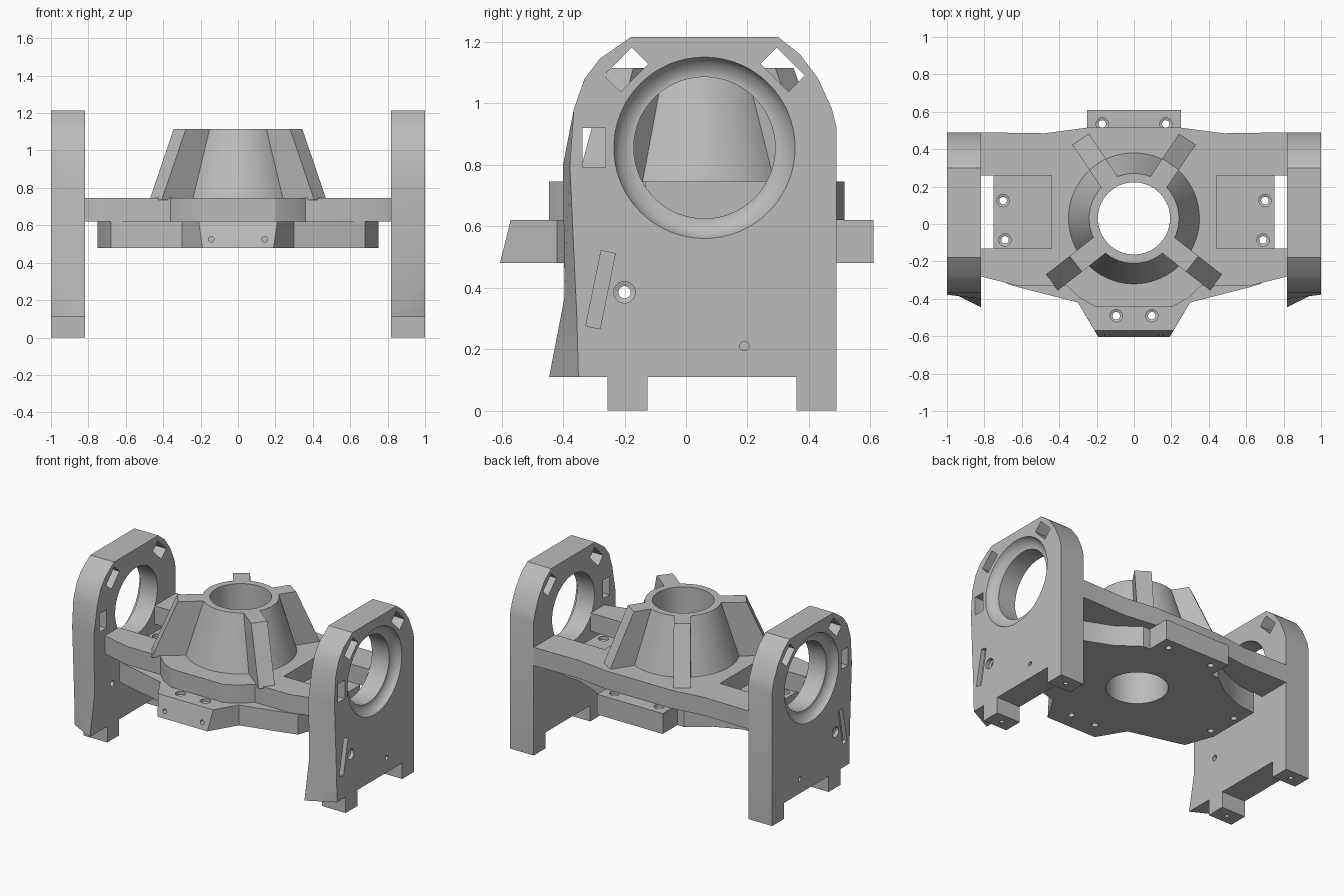
import bpy, bmesh, math
from mathutils import Matrix, Vector

if "Cube" in bpy.data.objects:
    bpy.data.objects.remove(bpy.data.objects["Cube"], do_unlink=True)

grey = bpy.data.materials.new("machined_grey")
grey.use_nodes = True
COLOUR = (0.5, 0.5, 0.5, 1)
grey.diffuse_color = COLOUR
grey.node_tree.nodes["Principled BSDF"].inputs["Base Color"].default_value = COLOUR

CX = Matrix(((0, 0, 1), (1, 0, 0), (0, 1, 0))).to_4x4()   # local (u, v, h) -> (y, z, x)
CY = Matrix(((1, 0, 0), (0, 0, 1), (0, 1, 0))).to_4x4()   # local (u, v, h) -> (x, z, y)
CZ = Matrix.Identity(4)


def loft(bm, low, high, h0, h1, frame=CZ):
    """Solid between two outlines with the same point count."""
    a = [bm.verts.new(frame @ Vector((u, v, h0))) for u, v in low]
    b = [bm.verts.new(frame @ Vector((u, v, h1))) for u, v in high]
    n = len(a)
    bm.faces.new(a[::-1])
    bm.faces.new(b)
    for i in range(n):
        j = (i + 1) % n
        bm.faces.new((a[i], a[j], b[j], b[i]))


def lathe(bm, profile, centre, frame=CZ, sides=64, ring=False):
    """Turn (radius, height) points; capped, or closed on itself as a ring."""
    loops = []
    for r, h in profile:
        angles = [2 * math.pi * i / sides for i in range(sides)]
        loops.append([bm.verts.new(frame @ Vector((centre[0] + r * math.cos(t),
                     centre[1] + r * math.sin(t), h))) for t in angles])
    pairs = list(zip(loops, loops[1:]))
    if ring:
        pairs.append((loops[-1], loops[0]))
    else:
        bm.faces.new(loops[0][::-1])
        bm.faces.new(loops[-1])
    for a, b in pairs:
        for i in range(sides):
            j = (i + 1) % sides
            bm.faces.new((a[i], a[j], b[j], b[i]))


def box(bm, centre, size, angle, h0, h1, frame=CZ):
    c, s = math.cos(angle), math.sin(angle)
    corners = [(centre[0] + c * u * size[0] / 2 - s * v * size[1] / 2,
                centre[1] + s * u * size[0] / 2 + c * v * size[1] / 2)
               for u, v in ((-1, -1), (1, -1), (1, 1), (-1, 1))]
    loft(bm, corners, corners, h0, h1, frame)


def make(name, bm):
    bmesh.ops.recalc_face_normals(bm, faces=bm.faces)
    mesh = bpy.data.meshes.new(name)
    bm.to_mesh(mesh)
    bm.free()
    mesh.materials.append(grey)
    ob = bpy.data.objects.new(name, mesh)
    bpy.context.collection.objects.link(ob)
    return ob


def finish(ob, cutter=None, mirror=False):
    """Cut, mirror, bake the modifiers and shade."""
    if cutter:
        cutter.hide_render = True
        m = ob.modifiers.new("cut", "BOOLEAN")
        m.operation, m.solver, m.object = "DIFFERENCE", "EXACT", cutter
        m.use_self = True
    if mirror:
        ob.modifiers.new("mirror", "MIRROR").use_mirror_merge = False
    dg = bpy.context.evaluated_depsgraph_get()
    baked = bpy.data.meshes.new_from_object(ob.evaluated_get(dg))
    ob.modifiers.clear()
    ob.data = baked
    if cutter:
        bpy.data.objects.remove(cutter, do_unlink=True)
    bpy.ops.object.select_all(action="DESELECT")
    ob.select_set(True)
    bpy.context.view_layer.objects.active = ob
    bpy.ops.object.shade_smooth_by_angle(angle=math.radians(25))


def both_sides(half):
    """Mirror a half outline across x = 0."""
    return half + [(-x, y) for x, y in reversed(half)]


# Side plates: feet, arched top, and a front edge that flares inward
feet = [(-0.255, 0.11), (-0.255, 0), (-0.125, 0), (-0.125, 0.11),
        (0.36, 0.11), (0.36, 0), (0.49, 0), (0.49, 0.92)]
arch = [(0.475, 0.98), (0.43, 1.08), (0.37, 1.16), (0.30, 1.215), (-0.18, 1.215),
        (-0.28, 1.145), (-0.33, 1.08), (-0.365, 0.98)]
inner = feet + arch + [(-0.40, 0.8), (-0.395, 0.37), (-0.445, 0.11)]
outer = feet + arch + [(-0.378, 0.8), (-0.355, 0.3), (-0.35, 0.11)]
bm = bmesh.new()
loft(bm, inner, outer, 0.818, 1.0, CX)
bmesh.ops.triangulate(bm, faces=[f for f in bm.faces if len(f.verts) == 4])
plates = make("side_plates", bm)

# Plate openings: flared bore, three windows, slot, screw holes
bore = Vector((0.06, 0.855))
bm = bmesh.new()
lathe(bm, [(0.23, 0.7), (0.23, 0.95), (0.24, 0.95), (0.255, 0.955), (0.275, 0.968),
           (0.288, 0.983), (0.295, 1.0), (0.295, 1.1)], bore, CX, 96)
for deg in (45, 135, 180):
    t = math.radians(deg)
    spot = bore + 0.36 * Vector((math.cos(t), math.sin(t)))
    box(bm, spot, (0.075, 0.128), t, 0.7, 1.1, CX)
box(bm, (-0.278, 0.393), (0.047, 0.25), math.radians(-11.5), 0.97, 1.1, CX)
lathe(bm, [(0.02, 0.7), (0.02, 0.97), (0.035, 0.975), (0.035, 1.1)], (-0.2, 0.385), CX, 24)
lathe(bm, [(0.015, 0.93), (0.015, 1.1)], (0.19, 0.21), CX, 20)
for y in (-0.19, 0.425):
    lathe(bm, [(0.015, -0.1), (0.015, 0.06)], (0.909, y), CZ, 16)
finish(plates, make("plate_cutter", bm), mirror=True)

# Upper deck spanning the plates, with a pocket open to each plate
deck = both_sides([(0.2, -0.445), (0.29, -0.395), (0.36, -0.33), (0.62, -0.33), (0.82, -0.28),
                   (0.82, -0.13), (0.44, -0.13), (0.44, 0.26), (0.82, 0.26),
                   (0.82, 0.49), (0.48, 0.485), (0.25, 0.515)])
bm = bmesh.new()
loft(bm, deck, deck, 0.62, 0.745)
upper = make("upper_deck", bm)
bm = bmesh.new()
lathe(bm, [(0.193, 0.3), (0.193, 1.0)], (0, 0.03))
finish(upper, make("deck_cutter", bm))

# Lower deck with front and back mounting blocks
rear = [(0.61, -0.34), (0.68, -0.32), (0.75, -0.13), (0.75, 0.26), (0.62, 0.27),
        (0.45, 0.34), (0.30, 0.45), (0.25, 0.45), (0.25, 0.61)]
low = both_sides([(0.19, -0.605), (0.30, -0.42)] + rear)
high = both_sides([(0.21, -0.57), (0.30, -0.42)] + rear)
bm = bmesh.new()
loft(bm, low, high, 0.48, 0.62)
lower = make("lower_deck", bm)
bm = bmesh.new()
lathe(bm, [(0.193, 0.3), (0.193, 1.0)], (0, 0.03))
for x, y in ((0.70, 0.125), (0.69, -0.085), (0.095, -0.49), (0.17, 0.535)):
    for side in (-1, 1):
        lathe(bm, [(0.02, 0.3), (0.02, 0.595), (0.033, 0.6), (0.033, 0.7)], (side * x, y), CZ, 24)
for x in (-0.143, 0.143):
    lathe(bm, [(0.015, -0.8), (0.015, -0.55)], (x, 0.525), CY, 16)
finish(lower, make("lower_cutter", bm))

# Hollow conical hub
bm = bmesh.new()
lathe(bm, [(0.193, 0.735), (0.353, 0.735), (0.24, 1.115), (0.193, 1.115)], (0, 0.03), CZ, 96, True)
finish(make("conical_hub", bm))

# Four sloping fins around the hub
bm = bmesh.new()
for deg, foot in ((-38, 0.555), (218, 0.555), (56, 0.51), (124, 0.51)):
    start = len(bm.verts)
    side = [(0.21, 0.735), (foot + 0.004, 0.735), (foot - 0.16, 1.115), (0.21, 1.115)]
    loft(bm, side, side, -0.053, 0.053, CY)
    bm.verts.ensure_lookup_table()
    turn = Matrix.Translation((0, 0.03, 0)) @ Matrix.Rotation(math.radians(deg), 4, "Z")
    bmesh.ops.transform(bm, matrix=turn, verts=bm.verts[start:])
finish(make("hub_fins", bm))
